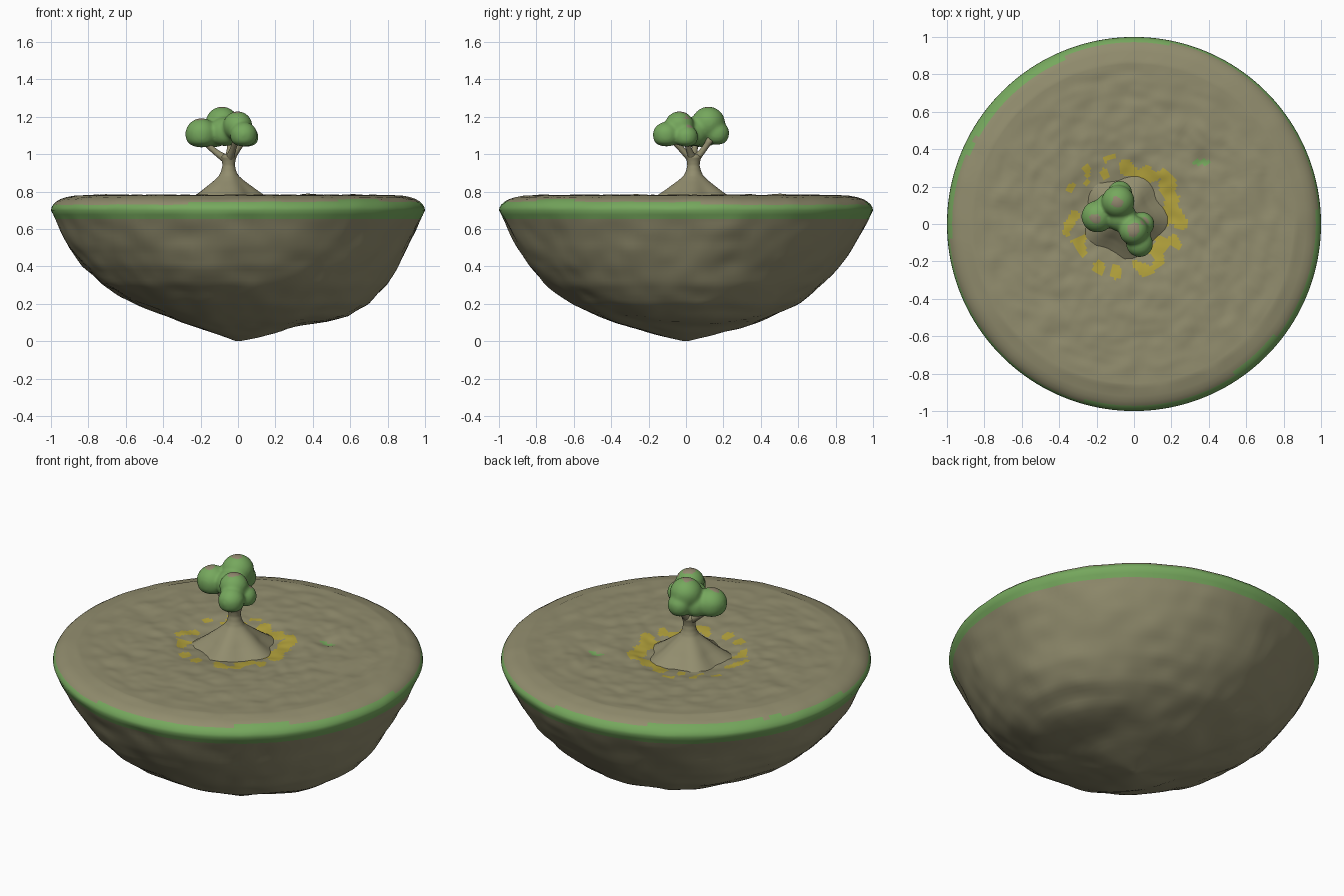
import bpy, bmesh, math
from mathutils import Vector, noise

if "Cube" in bpy.data.objects:
    bpy.data.objects.remove(bpy.data.objects["Cube"])


def material(name, rgb):
    m = bpy.data.materials.new(name)
    m.diffuse_color = (*rgb, 1)
    m.use_nodes = True
    m.node_tree.nodes["Principled BSDF"].inputs["Base Color"].default_value = m.diffuse_color
    return m


EARTH = material("olive earth", (0.285, 0.265, 0.155))
GREEN = material("leaf green", (0.18, 0.39, 0.11))
YELLOW = material("yellow flowers", (0.45, 0.36, 0.045))
DUSTY = material("dusty brown", (0.29, 0.25, 0.16))


def make(name, bm, mats):
    bmesh.ops.recalc_face_normals(bm, faces=bm.faces)
    me = bpy.data.meshes.new(name)
    bm.to_mesh(me)
    bm.free()
    for m in mats:
        me.materials.append(m)
    for p in me.polygons:
        p.use_smooth = True
    ob = bpy.data.objects.new(name, me)
    bpy.context.collection.objects.link(ob)
    return ob


def lerp_table(tab, t):
    if t <= tab[0][0]:
        return tab[0][1]
    for (a, u), (b, v) in zip(tab, tab[1:]):
        if t <= b:
            return u + (v - u) * (t - a) / (b - a)
    return tab[-1][1]


def loft(rings, bm, caps=True):
    """Skin a list of equal-length rings of points."""
    rows = [[bm.verts.new(p) for p in ring] for ring in rings]
    n = len(rows[0])
    for a, b in zip(rows, rows[1:]):
        for i in range(n):
            j = (i + 1) % n
            bm.faces.new((a[i], a[j], b[j], b[i]))
    if caps:
        for row in (rows[0], rows[-1]):
            c = bm.verts.new(sum((v.co for v in row), Vector()) / n)
            for i in range(n):
                bm.faces.new((row[i], row[(i + 1) % n], c))


# --- island: bowl underside, rounded rim, rumpled top ---
N = 160
CX, CY = -0.05, 0.04          # tree position
# radius by height, towards +x, +y, -x, -y
SIDES = [
    [(0, 0.01), (.03, .15), (.09, .38), (.13, .58), (.2, .70), (.3, .79), (.4, .85), (.5, .91), (.6, .96), (.7, 1)],
    [(0, 0.01), (.03, .13), (.1, .38), (.2, .60), (.3, .73), (.4, .82), (.5, .89), (.6, .95), (.7, 1)],
    [(0, 0.01), (.03, .10), (.1, .28), (.2, .55), (.3, .73), (.4, .83), (.5, .90), (.6, .95), (.7, 1)],
    [(0, 0.01), (.03, .16), (.1, .40), (.2, .61), (.3, .75), (.4, .84), (.5, .90), (.6, .95), (.7, 1)],
]
RIM = [(.7, 1), (.715, .997), (.73, .988), (.745, .972), (.758, .95), (.768, .92), (.775, .88)]


def side_radius(z, a):
    q = (a / (math.pi / 2)) % 4
    i = int(q)
    f = q - i
    f = f * f * (3 - 2 * f)
    return lerp_table(SIDES[i], z) * (1 - f) + lerp_table(SIDES[(i + 1) % 4], z) * f


def rough(p, amp, freq):
    return amp * (noise.noise(p * freq) + 0.5 * noise.noise(p * freq * 2.1))


angles = [2 * math.pi * i / N for i in range(N)]
rings = []
for k in range(46):
    z = 0.7 * (k / 45) ** 1.5
    ring = []
    for a in angles:
        r = side_radius(z, a)
        d = Vector((math.cos(a), math.sin(a), 0))
        p = d * r + Vector((0, 0, z))
        fade = min(1, (0.7 - z) / 0.1) * min(1, z / 0.05)
        out = (d + Vector((0, 0, -0.8 * (1 - z / 0.7)))).normalized()
        ring.append(p + out * rough(p, 0.014, 4.5) * fade)
    rings.append(ring)
for z, r in RIM[1:]:
    rings.append([Vector((r * math.cos(a), r * math.sin(a), z + rough(
        Vector((math.cos(a), math.sin(a), z)), 0.004, 7))) for a in angles])
for k in range(1, 66):
    s = 0.88 * (1 - k / 66)
    ring = []
    for a in angles:
        f = 1 - s / 0.88
        p = Vector((s * math.cos(a) + CX * f, s * math.sin(a) + CY * f, 0))
        d = math.hypot(p.x - CX, p.y - CY)
        p.z = 0.779 - 0.03 * math.exp(-(d / 0.3) ** 4)      # dip round the tree
        p.z += rough(p, 0.009, 9) * min(1, f * 8)
        pit = (p - Vector((0.36, 0.33, p.z))).length
        p.z -= 0.02 * math.exp(-(pit / 0.05) ** 2)
        ring.append(p)
    rings.append(ring)
bm = bmesh.new()
loft(rings, bm)
for f in bm.faces:
    c = f.calc_center_median()
    a = math.atan2(c.y, c.x)
    r = math.hypot(c.x, c.y)
    d = math.hypot(c.x - CX, c.y - CY)
    top = 0.742 + 0.012 * math.cos(2 * a + math.pi / 2) + 0.006 * noise.noise(c * 5)
    if r > 0.9 and 0.655 + 0.006 * noise.noise(c * 6) < c.z < top:
        f.material_index = 1                                  # grass rim
    elif c.z > 0.7 and 0.2 < d < 0.345:
        edge = abs(d - 0.275) / 0.07                          # flower ring
        if noise.noise(c * 13) + 0.15 * math.cos(a) > -0.08 + 0.4 * edge ** 2:
            f.material_index = 2
    elif c.z > 0.7 and abs(c.x - 0.36) < 0.05 and abs(c.y - 0.33) < 0.016:
        f.material_index = 1                                  # small tuft
make("island", bm, [EARTH, GREEN, YELLOW])

# --- trunk with spreading root mound ---
TRUNK = [(.70, .27), (.745, .23), (.775, .185), (.80, .15), (.83, .115), (.86, .078), (.885, .052),
         (.91, .04), (.94, .033), (.965, .036), (.985, .042), (1.0, .03)]
bm = bmesh.new()
rows = []
for k in range(41):
    z = 0.70 + 0.30 * k / 40
    r = lerp_table(TRUNK, z)
    root = 0.10 * max(0, min(1, (0.9 - z) / 0.1))
    rows.append([Vector((CX + r * (1 + root * math.cos(5 * a + 0.6)) * math.cos(a),
                         CY + r * (1 + root * math.cos(5 * a + 0.6)) * math.sin(a), z))
                 for a in angles[::4]])
loft(rows, bm)
make("trunk", bm, [EARTH])

# --- branches: tapered bent tubes ---
bm = bmesh.new()
for tip, bend in [((-0.18, 0.05, 1.07), -0.012), ((0.03, 0.0, 1.08), -0.01),
                  ((-0.04, 0.13, 1.08), -0.012), ((-0.01, -0.07, 1.08), -0.008)]:
    start, end = Vector((CX, CY, 0.97)), Vector(tip)
    axis = (end - start).normalized()
    u = axis.orthogonal().normalized()
    v = axis.cross(u)
    rows = []
    for k in range(9):
        t = k / 8
        c = start.lerp(end, t) + Vector((0, 0, 4 * bend * t * (1 - t)))
        r = 0.028 - 0.012 * math.sin(math.pi * t * 0.75)
        rows.append([c + (u * math.cos(b) + v * math.sin(b)) * r for b in angles[::10]])
    loft(rows, bm)
make("branches", bm, [EARTH])

# --- canopy: merged leaf clumps ---
BLOBS = [(-.195, .04, 1.105, .088), (-.085, .12, 1.165, .09), (-.002, -.035, 1.15, .08),
         (.045, .0, 1.09, .066), (.03, -.105, 1.10, .074), (-.075, .165, 1.11, .068),
         (-.07, .04, 1.115, .085), (-.13, .09, 1.10, .08)]
bm = bmesh.new()
for x, y, z, r in BLOBS:
    res = bmesh.ops.create_icosphere(bm, subdivisions=3, radius=r)
    for vert in res["verts"]:
        vert.co = vert.co * (1 if vert.co.z > 0 else 0.98) + Vector((x, y, z))
        if vert.co.z < 1.06:                                  # flatter underside
            vert.co.z = 1.06 + (vert.co.z - 1.06) * 0.6
canopy = make("canopy", bm, [GREEN, DUSTY])
bpy.context.view_layer.objects.active = canopy
canopy.select_set(True)
mod = canopy.modifiers.new("merge", 'REMESH')
mod.mode = 'VOXEL'
mod.voxel_size = 0.008
mod.use_smooth_shade = True
bpy.ops.object.modifier_apply(modifier="merge")
mod = canopy.modifiers.new("soften", 'SMOOTH')
mod.factor = 0.5
mod.iterations = 14
bpy.ops.object.modifier_apply(modifier="soften")
# dusty patches on the crowns of the clumps
for p in canopy.data.polygons:
    p.use_smooth = True
    p.material_index = 0
    for x, y, r in [(-.21, .03, .028), (-.09, .115, .03), (0, -.03, .036), (.055, .01, .022)]:
        wob = 0.012 * noise.noise(p.center * 30)
        if p.normal.z > 0.5 and math.hypot(p.center.x - x, p.center.y - y) < r + wob:
            p.material_index = 1
